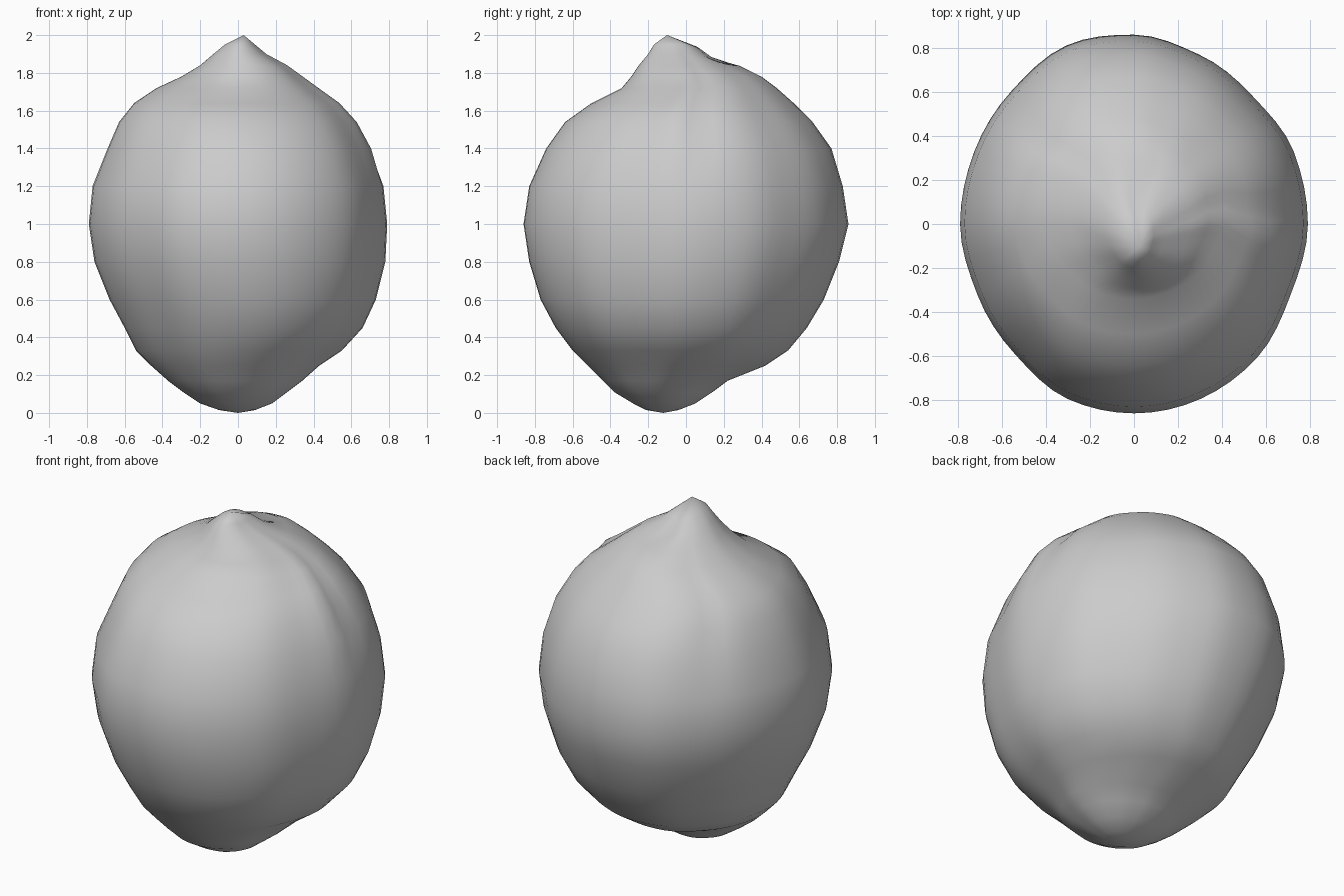
import bpy, bmesh, math

if "Cube" in bpy.data.objects:
    bpy.data.objects.remove(bpy.data.objects["Cube"])

# Silhouette rings: height, left, right, front, back
RINGS = [
    (0.015, -0.10, 0.09, -0.21, -0.04),
    (0.05, -0.20, 0.18, -0.28, 0.05),
    (0.11, -0.29, 0.26, -0.38, 0.14),
    (0.17, -0.37, 0.34, -0.44, 0.22),
    (0.25, -0.46, 0.43, -0.52, 0.42),
    (0.33, -0.54, 0.55, -0.60, 0.54),
    (0.45, -0.60, 0.66, -0.69, 0.64),
    (0.60, -0.68, 0.73, -0.77, 0.73),
    (0.80, -0.76, 0.78, -0.83, 0.81),
    (1.00, -0.79, 0.79, -0.86, 0.86),
    (1.20, -0.77, 0.77, -0.83, 0.83),
    (1.40, -0.69, 0.70, -0.74, 0.77),
    (1.54, -0.63, 0.62, -0.64, 0.67),
    (1.64, -0.55, 0.53, -0.50, 0.57),
    (1.72, -0.43, 0.42, -0.34, 0.48),
    (1.78, -0.30, 0.34, -0.29, 0.40),
    (1.84, -0.20, 0.26, -0.25, 0.28),
    (1.90, -0.13, 0.15, -0.20, 0.15),
    (1.95, -0.07, 0.09, -0.17, 0.07),
]
# Uneven roundness in plan, one factor every 22.5 degrees
PLAN = [1, .995, .96, .97, 1, 1.02, .995, .995, 1, .975, .97, 1, 1, 1, 1, .975]
SEGS = 64


def plan_factor(a):
    t = (a / math.tau * 16) % 16
    i = int(t)
    f = t - i
    f = f * f * (3 - 2 * f)
    return PLAN[i] * (1 - f) + PLAN[(i + 1) % 16] * f


def bump(a, centre, width):
    d = (a - math.radians(centre) + math.pi) % math.tau - math.pi
    return math.exp(-(d / math.radians(width)) ** 2)


# Fruit body lofted through the rings
bm = bmesh.new()
loops = []
for z, x0, x1, y0, y1 in RINGS:
    fold = max(0, min(1, (z - 1.2) / 0.3)) * max(0, min(1, (1.95 - z) / 0.2))
    ring = []
    for k in range(SEGS):
        a = math.tau * k / SEGS
        r = plan_factor(a)
        # creases running down from the tip
        r += fold * (0.025 * bump(a, -7, 6) - 0.035 * bump(a, 5, 6)
                     - 0.03 * bump(a, 140, 7))
        ring.append(bm.verts.new(((x0 + x1) / 2 + (x1 - x0) / 2 * r * math.cos(a),
                                  (y0 + y1) / 2 + (y1 - y0) / 2 * r * math.sin(a), z)))
    loops.append(ring)
for low, high in zip(loops, loops[1:]):
    for k in range(SEGS):
        n = (k + 1) % SEGS
        bm.faces.new((low[k], low[n], high[n], high[k]))
bottom = bm.verts.new((0, -0.12, 0))
tip = bm.verts.new((0.03, -0.10, 2.0))
for k in range(SEGS):
    n = (k + 1) % SEGS
    bm.faces.new((bottom, loops[0][n], loops[0][k]))
    bm.faces.new((tip, loops[-1][k], loops[-1][n]))

# Small dimple behind the tip
for v in bm.verts:
    if v.co.z > 1.6:
        d2 = (v.co.x - 0.02) ** 2 + (v.co.y - 0.13) ** 2
        v.co.z -= 0.04 * math.exp(-d2 / 0.006)

mesh = bpy.data.meshes.new("fruit_body")
bm.to_mesh(mesh)
bm.free()
for p in mesh.polygons:
    p.use_smooth = True
fruit = bpy.data.objects.new("fruit_body", mesh)
bpy.context.collection.objects.link(fruit)
